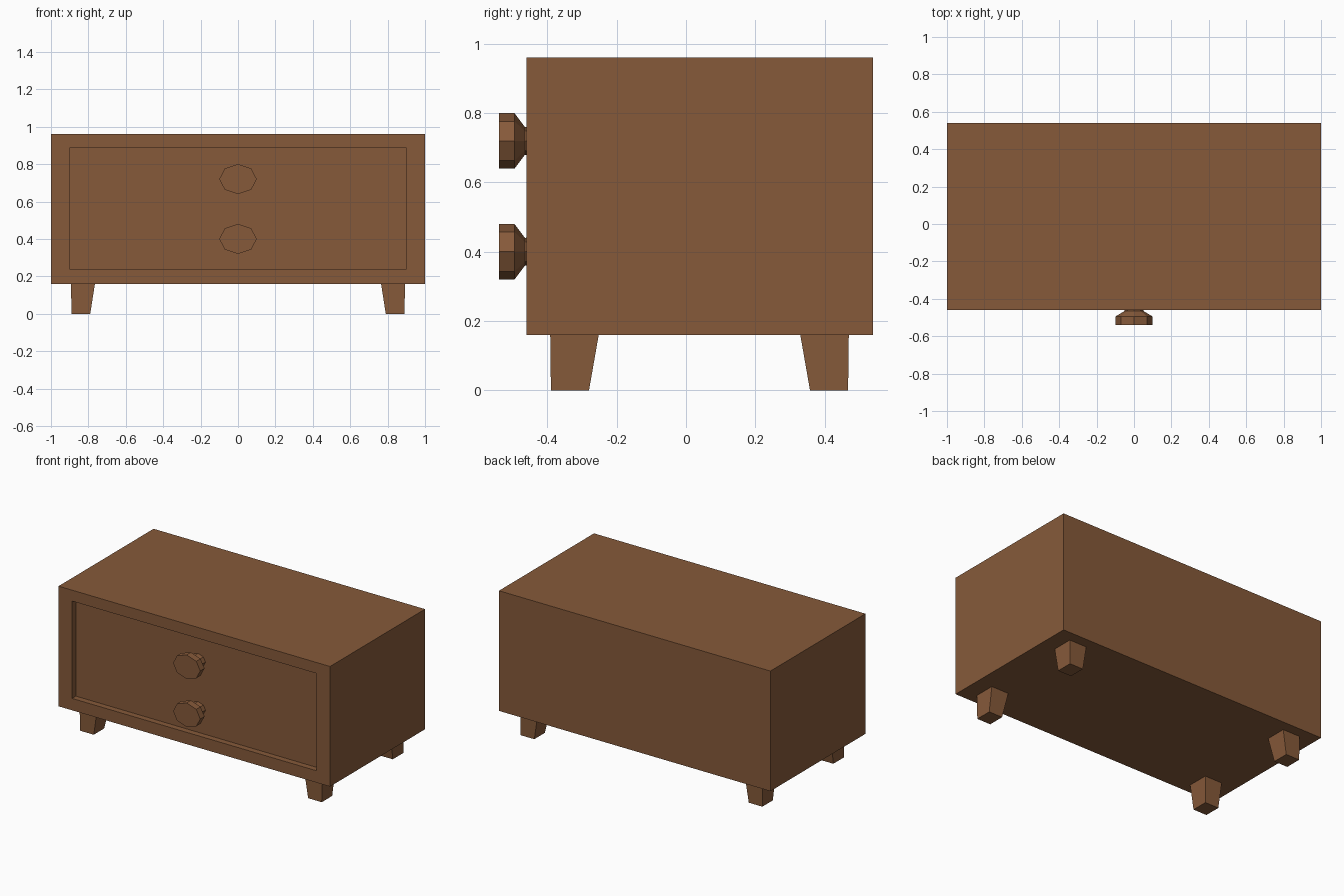
import bpy, bmesh, math
from mathutils import Vector

cube = bpy.data.objects.get("Cube")
if cube:
    bpy.data.objects.remove(cube, do_unlink=True)

WOOD = (0.24, 0.102, 0.042, 1.0)
wood = bpy.data.materials.new("brown wood")
wood.use_nodes = True
wood.diffuse_color = WOOD
wood.node_tree.nodes["Principled BSDF"].inputs["Base Color"].default_value = WOOD


def finish(name, bm):
    bmesh.ops.recalc_face_normals(bm, faces=bm.faces)
    mesh = bpy.data.meshes.new(name)
    bm.to_mesh(mesh)
    bm.free()
    mesh.materials.append(wood)
    obj = bpy.data.objects.new(name, mesh)
    bpy.context.collection.objects.link(obj)
    return obj


def loft(name, rings):
    """Join rings of equal length and cap both ends."""
    bm = bmesh.new()
    loops = [[bm.verts.new(p) for p in ring] for ring in rings]
    n = len(loops[0])
    for a, b in zip(loops, loops[1:]):
        for i in range(n):
            j = (i + 1) % n
            bm.faces.new((a[i], a[j], b[j], b[i]))
    bm.faces.new(loops[0])
    bm.faces.new(loops[-1])
    return finish(name, bm)


def rect(x0, x1, y0, y1, z):
    return [(x0, y0, z), (x1, y0, z), (x1, y1, z), (x0, y1, z)]


# Cabinet: a box whose front has a rim around a sunken panel
bm = bmesh.new()
bmesh.ops.create_cube(bm, size=1)
for v in bm.verts:
    v.co = Vector((v.co.x * 2, v.co.y + 0.04, v.co.z * 0.8 + 0.56))
front = min(bm.faces, key=lambda f: f.calc_center_median().y)
panel = bmesh.ops.extrude_discrete_faces(bm, faces=[front])["faces"][0]
for v in panel.verts:
    v.co.x *= 0.9
    v.co.z = 0.56 + (v.co.z - 0.56) * 0.81 + 0.003
panel = bmesh.ops.extrude_discrete_faces(bm, faces=[panel])["faces"][0]
for v in panel.verts:
    v.co.y += 0.04
finish("cabinet_body", bm)

# Tapered legs, one at each corner
for side, sx in (("left", 1), ("right", -1)):
    for end, outer, sy in (("front", -0.392, 1), ("back", 0.47, -1)):
        top = rect(sx * 0.893, sx * 0.765, outer, outer + sy * 0.14, 0.16)
        bottom = rect(sx * 0.89, sx * 0.79, outer + sy * 0.002,
                      outer + sy * 0.112, 0)
        loft(f"{end}_{side}_leg", [top, bottom])

# Eight-sided oval knobs: (y, radius) from the panel to the flat face
KNOB = [(-0.42, 0.055), (-0.465, 0.05), (-0.495, 0.1), (-0.54, 0.1)]
for name, z in (("upper_knob", 0.72), ("lower_knob", 0.4)):
    rings = []
    for y, r in KNOB:
        angles = [math.tau * i / 8 for i in range(8)]
        rings.append([(r * math.cos(a), y, z + 0.8 * r * math.sin(a))
                      for a in angles])
    loft(name, rings)
